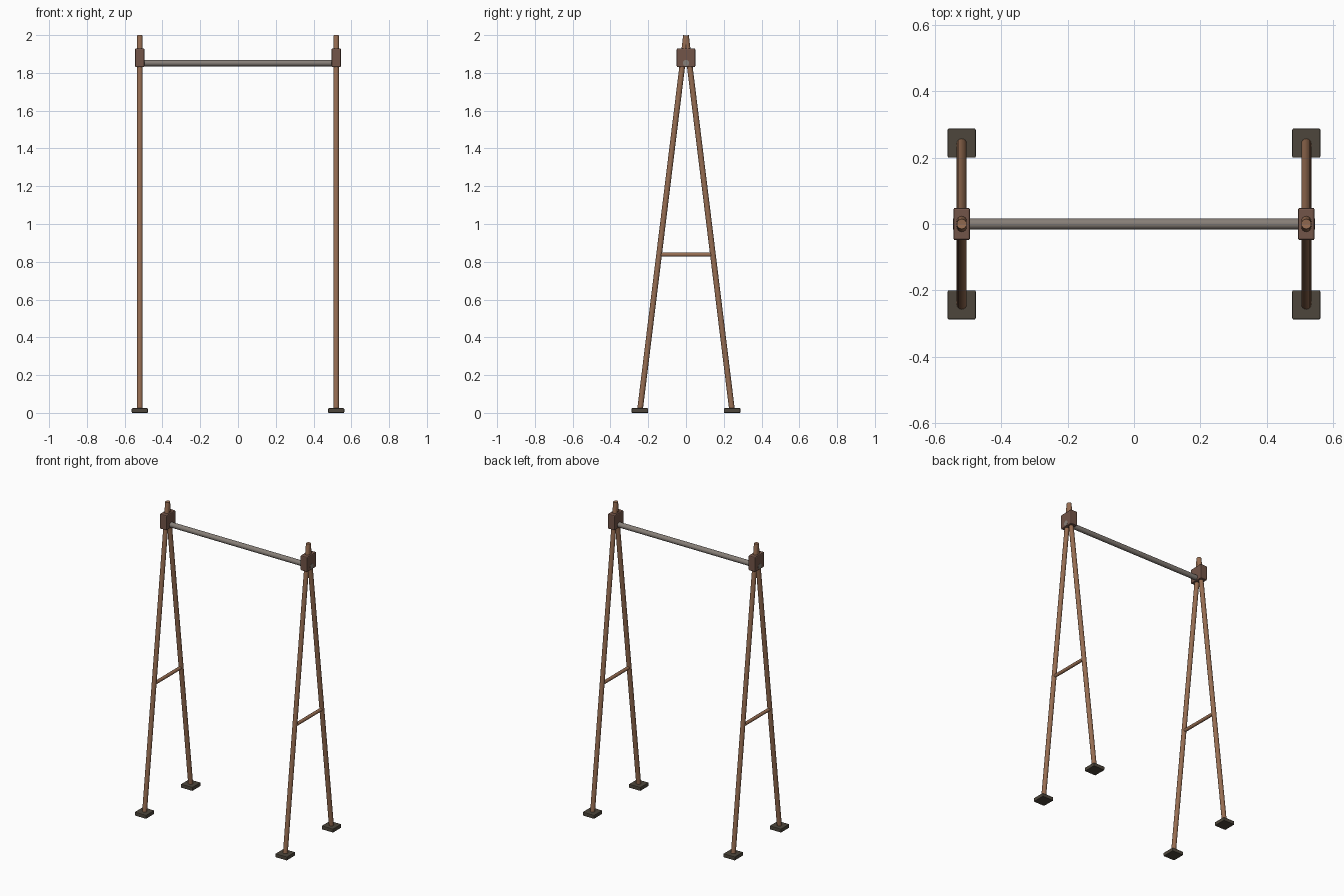
import bpy
from mathutils import Vector

if "Cube" in bpy.data.objects:
    bpy.data.objects.remove(bpy.data.objects["Cube"], do_unlink=True)


def material(name, colour):
    mat = bpy.data.materials.new(name)
    mat.use_nodes = True
    mat.diffuse_color = (*colour, 1)
    mat.node_tree.nodes["Principled BSDF"].inputs["Base Color"].default_value = (*colour, 1)
    return mat


copper = material("copper brown", (0.31, 0.155, 0.085))
bracket_brown = material("dull bracket brown", (0.17, 0.09, 0.065))
steel = material("warm grey steel", (0.24, 0.21, 0.185))
rubber = material("dark olive grey", (0.075, 0.062, 0.045))


def rod(name, start, end, radius, mat):
    """Round tube between two points."""
    start, end = Vector(start), Vector(end)
    axis = end - start
    bpy.ops.mesh.primitive_cylinder_add(vertices=16, radius=radius, depth=axis.length,
                                        location=(start + end) / 2)
    ob = bpy.context.object
    ob.name = name
    ob.rotation_euler = axis.to_track_quat('Z', 'Y').to_euler()
    ob.data.materials.append(mat)
    bpy.ops.object.shade_smooth_by_angle()
    return ob


def block(name, centre, size, bevel, mat):
    """Box with softened edges."""
    bpy.ops.mesh.primitive_cube_add(size=1, location=centre)
    ob = bpy.context.object
    ob.name = name
    ob.scale = size
    bpy.ops.object.transform_apply(location=False, rotation=False, scale=True)
    mod = ob.modifiers.new("soft edges", 'BEVEL')
    mod.width, mod.segments = bevel, 2
    ob.data.materials.append(mat)
    return ob


HALF = 0.52      # frame offset from the centre
SPREAD = 0.244   # foot offset from the centre

# Two A-frames, each with legs, feet, a brace and a clamp
for side, sx in (("left", 1), ("right", -1)):
    x = sx * HALF
    for end, sy in (("front", -1), ("back", 1)):
        rod(f"{side}_{end}_leg", (x, sy * SPREAD, 0.012), (x, 0, 1.998), 0.015, copper)
        block(f"{side}_{end}_foot", (x, sy * SPREAD, 0.0125), (0.085, 0.088, 0.025), 0.004, rubber)
    rod(f"{side}_brace", (x, -0.142, 0.838), (x, 0.142, 0.838), 0.011, copper)
    block(f"{side}_clamp", (x, 0, 1.88), (0.05, 0.098, 0.1), 0.006, bracket_brown)

# Horizontal bar through both clamps
rod("top_bar", (-HALF - 0.026, 0, 1.852), (HALF + 0.026, 0, 1.852), 0.017, steel)
